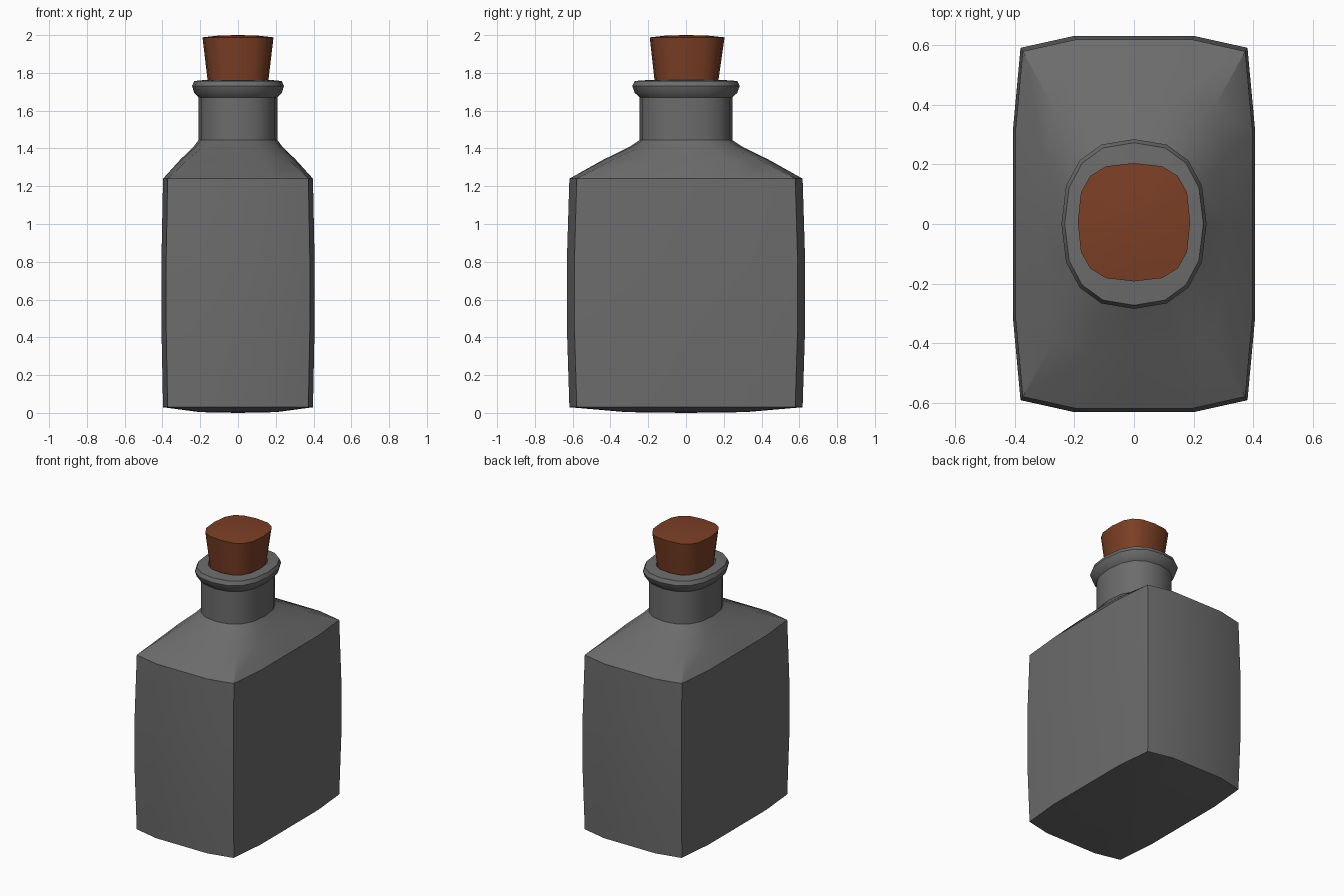
import bpy, bmesh, math

if "Cube" in bpy.data.objects:
    bpy.data.objects.remove(bpy.data.objects["Cube"])


def material(name, rgb):
    m = bpy.data.materials.new(name)
    m.diffuse_color = (*rgb, 1.0)
    m.use_nodes = True
    m.node_tree.nodes["Principled BSDF"].inputs["Base Color"].default_value = m.diffuse_color
    return m


def full_ring(quad):
    """Mirror a quarter outline (5 points from +x to +y) into 16 points."""
    left = [(-x, y) for x, y in reversed(quad[:-1])]
    half = quad + left
    return half + [(-x, -y) for x, y in half[1:-1]]


def round_ring(rx, ry, power, cy=0.0):
    """Sixteen-sided rounded-square ring."""
    quad = []
    for i in range(5):
        a = i * math.pi / 8
        c, s = max(math.cos(a), 0), max(math.sin(a), 0)
        if i == 4:
            c = 0
        quad.append((rx * c ** (2 / power), ry * s ** (2 / power)))
    return [(x, y + cy) for x, y in full_ring(quad)]


def scaled(ring, f):
    return [(x * f, y * f) for x, y in ring]


def blend(a, b, t):
    return [(p[0] + (q[0] - p[0]) * t, p[1] + (q[1] - p[1]) * t) for p, q in zip(a, b)]


def loft(name, rings, z_bottom, z_top, mat):
    """Skin a stack of (ring, z) and close both ends with a centre point."""
    bm = bmesh.new()
    loops = [[bm.verts.new((x, y, z)) for x, y in ring] for ring, z in rings]
    n = len(loops[0])
    for a, b in zip(loops, loops[1:]):
        for i in range(n):
            j = (i + 1) % n
            bm.faces.new((a[i], a[j], b[j], b[i]))
    for loop, z in ((loops[0], z_bottom), (loops[-1], z_top)):
        c = bm.verts.new((0, 0, z))
        for i in range(n):
            bm.faces.new((loop[i], loop[(i + 1) % n], c))
    bmesh.ops.recalc_face_normals(bm, faces=bm.faces)
    me = bpy.data.meshes.new(name)
    bm.to_mesh(me)
    bm.free()
    me.materials.append(mat)
    ob = bpy.data.objects.new(name, me)
    bpy.context.collection.objects.link(ob)
    bpy.ops.object.select_all(action='DESELECT')
    ob.select_set(True)
    bpy.context.view_layer.objects.active = ob
    bpy.ops.object.shade_smooth_by_angle(angle=math.radians(30))
    return ob


glass = material("dark_grey_glass", (0.15, 0.15, 0.15))
cork_mat = material("brown_cork", (0.20, 0.05, 0.019))

# Bottle: bulged box body, shoulder, neck, rolled lip and bore
body = full_ring([(0.405, 0), (0.405, 0.32), (0.38, 0.59), (0.2, 0.63), (0, 0.63)])
edge = scaled(body, 0.98)
neck = round_ring(0.208, 0.245, 2.4)
loft("bottle", [
    (scaled(body, 0.5), 0.004),
    (edge, 0.03),
    (body, 0.43),
    (body, 0.83),
    (edge, 1.24),
    (blend(edge, neck, 0.48), 1.34),
    (blend(edge, neck, 0.86), 1.41),
    (neck, 1.445),
    (neck, 1.67),
    (round_ring(0.232, 0.272, 2.4), 1.695),
    (round_ring(0.243, 0.284, 2.4), 1.73),
    (round_ring(0.232, 0.272, 2.4), 1.757),
    (round_ring(0.17, 0.19, 2.5), 1.763),
    (round_ring(0.165, 0.185, 2.5), 1.60),
], 0.0, 1.60, glass)

# Cork: tapered rounded-square plug with a slightly domed top
loft("cork", [
    (round_ring(0.143, 0.150, 2.8, 0.0), 1.61),
    (round_ring(0.188, 0.198, 2.8, 0.006), 1.988),
    (round_ring(0.10, 0.105, 2.8, 0.004), 1.998),
], 1.61, 2.0, cork_mat)
